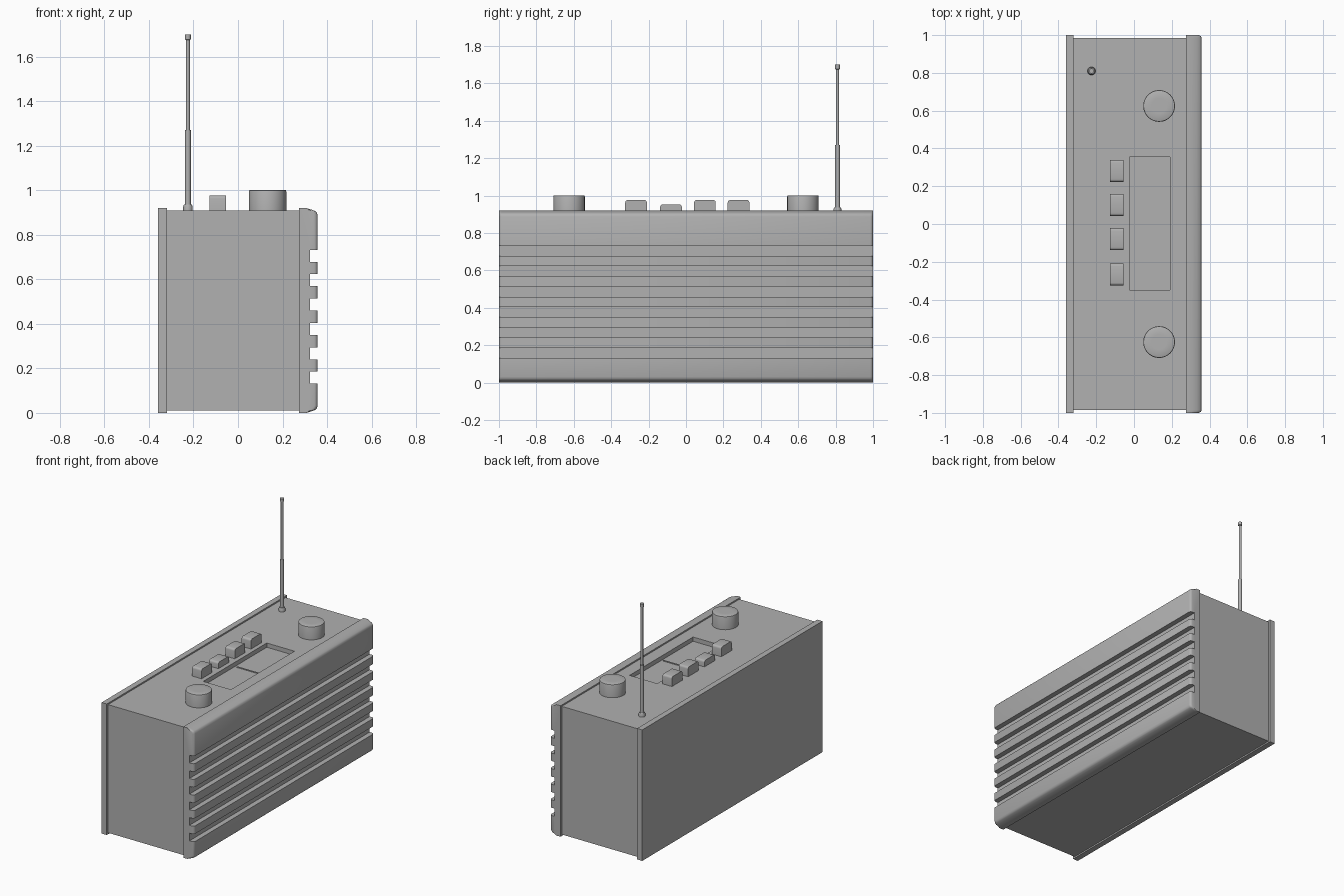
import bpy, bmesh, math

if "Cube" in bpy.data.objects:
    bpy.data.objects.remove(bpy.data.objects["Cube"])

grey = bpy.data.materials.new("dark_grey")
grey.diffuse_color = (0.44, 0.44, 0.44, 1)
grey.use_nodes = True
grey.node_tree.nodes["Principled BSDF"].inputs["Base Color"].default_value = grey.diffuse_color


def finish(name, bm):
    bmesh.ops.recalc_face_normals(bm, faces=bm.faces)
    me = bpy.data.meshes.new(name)
    bm.to_mesh(me)
    bm.free()
    me.materials.append(grey)
    ob = bpy.data.objects.new(name, me)
    bpy.context.collection.objects.link(ob)
    return ob


def smooth(ob, angle=35):
    bpy.ops.object.select_all(action='DESELECT')
    ob.select_set(True)
    bpy.context.view_layer.objects.active = ob
    bpy.ops.object.shade_smooth_by_angle(angle=math.radians(angle))


def box(name, x, y, z, bevel=0):
    bm = bmesh.new()
    bmesh.ops.create_cube(bm, size=1)
    for v in bm.verts:
        for i, r in enumerate((x, y, z)):
            v.co[i] = r[0] if v.co[i] < 0 else r[1]
    if bevel:  # round the top edges that run along x
        edges = [e for e in bm.edges if all(v.co.z > z[1] - 1e-5 for v in e.verts)
                 and abs(e.verts[0].co.x - e.verts[1].co.x) > 1e-4]
        bmesh.ops.bevel(bm, geom=edges, offset=bevel, segments=3, profile=0.5, affect='EDGES')
    return finish(name, bm)


def loft(bm, rings):
    n = len(rings[0])
    for a, b in zip(rings, rings[1:]):
        for i in range(n):
            bm.faces.new((a[i], a[(i + 1) % n], b[(i + 1) % n], b[i]))
    bm.faces.new(rings[0])
    bm.faces.new(rings[-1])


def lathe(name, profile, cx, cy, sides=32):
    bm = bmesh.new()
    rings = [[bm.verts.new((cx + r * math.cos(2 * math.pi * i / sides),
                            cy + r * math.sin(2 * math.pi * i / sides), z))
              for i in range(sides)] for r, z in profile]
    loft(bm, rings)
    ob = finish(name, bm)
    smooth(ob)
    return ob


# cabinet with sunken tuning display
box("back_panel", (-0.36, -0.32), (-1, 1), (0, 0.92))
body = box("body", (-0.325, 0.285), (-0.985, 0.985), (0.01, 0.91))
cutter = box("display_cutter", (-0.025, 0.19), (-0.35, 0.355), (0.88, 1.0))
cutter.hide_render = True
mod = body.modifiers.new("display_recess", 'BOOLEAN')
mod.operation = 'DIFFERENCE'
mod.solver = 'EXACT'
mod.object = cutter
bpy.context.view_layer.objects.active = body
bpy.ops.object.modifier_apply(modifier=mod.name)
bpy.data.objects.remove(cutter)
box("tuning_needle", (-0.01, 0.175), (-0.004, 0.004), (0.878, 0.885))

# front grille: rounded profile with six grooves, ends slightly rounded
FRONT, FLOOR = 0.358, 0.323
profile = [(0.275, 0), (0.308, 0), (0.333, 0.008), (0.348, 0.014), (0.354, 0.02), (FRONT, 0.032)]
for i in range(6):
    z0 = 0.131 + i * 0.1095
    profile += [(FRONT, z0), (FLOOR, z0), (FLOOR, z0 + 0.054), (FRONT, z0 + 0.054)]
profile += [(FRONT, 0.888), (0.354, 0.9), (0.348, 0.906), (0.333, 0.912), (0.308, 0.92), (0.275, 0.92)]
bm = bmesh.new()
ends = [(1, 0.015), (0.998, 0.009), (0.993, 0.003), (0.985, 0)]
sections = [(-y, d) for y, d in ends] + ends[::-1]
rings = [[bm.verts.new((x - d if x > FLOOR + 0.003 else x, y, z)) for x, z in profile]
         for y, d in sections]
loft(bm, rings)
smooth(finish("front_grille", bm))

# push buttons, one pressed down
for i, (y0, top) in enumerate([(-0.325, 0.977), (-0.138, 0.954), (0.043, 0.977), (0.223, 0.977)]):
    smooth(box(f"button_{i + 1}", (-0.128, -0.055), (y0, y0 + 0.116), (0.90, top), 0.014))

# control knobs
for side, label in ((-1, "volume_knob"), (1, "tuning_knob")):
    lathe(label, [(0.084, 0.90), (0.084, 0.994), (0.082, 1.0), (0.078, 1.002),
                  (0.04, 1.002), (0.004, 1.002)], 0.133, side * 0.625, 48)

# telescopic antenna
lathe("antenna", [(0.021, 0.90), (0.021, 0.928), (0.017, 0.937), (0.013, 0.937), (0.013, 1.27),
                  (0.0085, 1.27), (0.0085, 1.675), (0.013, 1.678), (0.013, 1.70)],
      -0.225, 0.81, 20)
